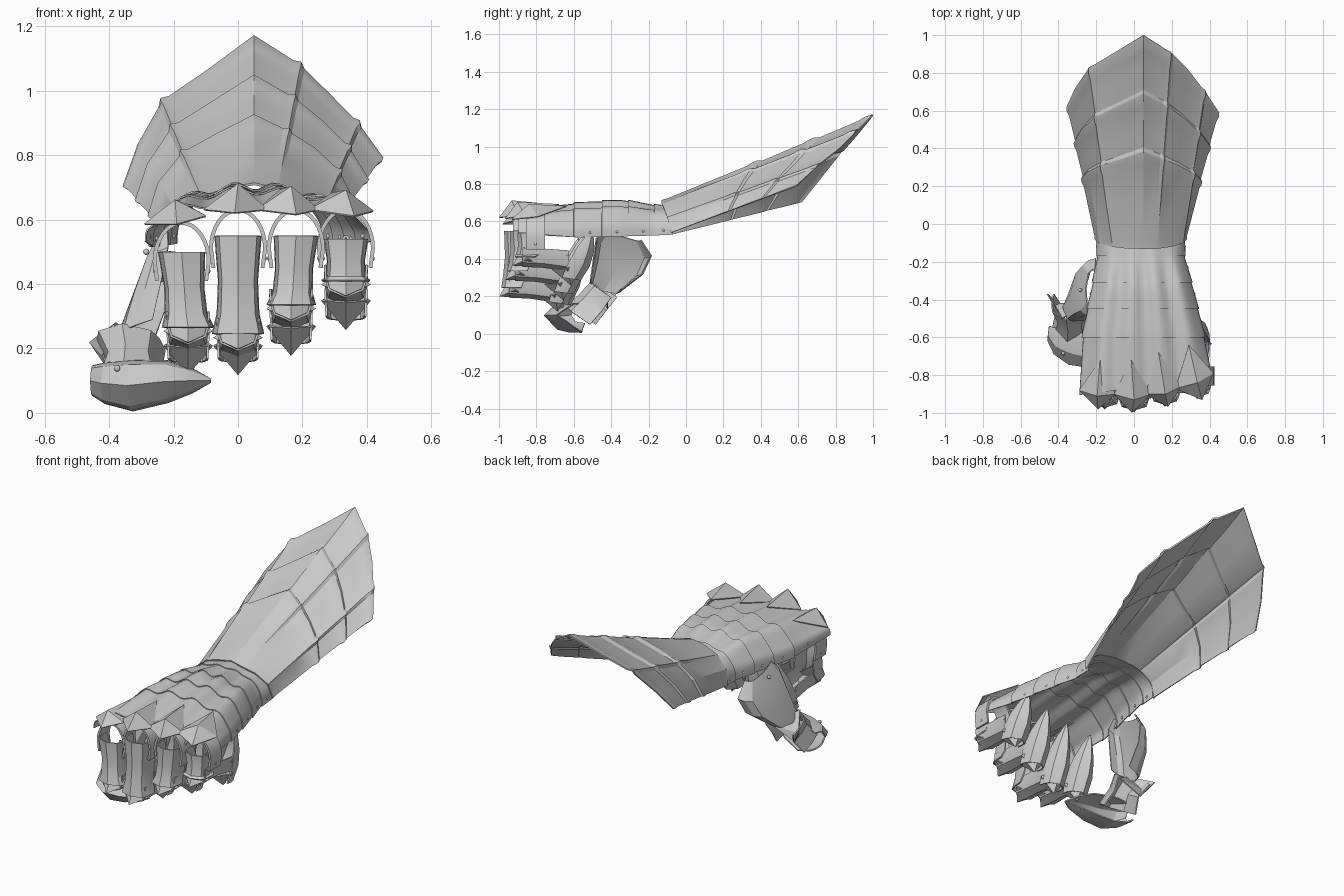
import bpy, bmesh
from math import sin, cos, pi
from mathutils import Vector as V

if "Cube" in bpy.data.objects:
    bpy.data.objects.remove(bpy.data.objects["Cube"])


def finish(name, bm, thick=0.01, angle=28):
    bmesh.ops.recalc_face_normals(bm, faces=bm.faces[:])
    me = bpy.data.meshes.new(name)
    bm.to_mesh(me)
    bm.free()
    ob = bpy.data.objects.new(name, me)
    bpy.context.collection.objects.link(ob)
    bpy.ops.object.select_all(action='DESELECT')
    ob.select_set(True)
    bpy.context.view_layer.objects.active = ob
    if thick:
        m = ob.modifiers.new("thickness", 'SOLIDIFY')
        m.thickness = thick
        m.offset = 0
        bpy.ops.object.modifier_apply(modifier=m.name)
    if angle:
        bpy.ops.object.shade_smooth_by_angle(angle=angle * pi / 180)
    return ob


def loft(name, rings, thick=0.01, angle=28):
    bm = bmesh.new()
    rows = [[bm.verts.new(p) for p in r] for r in rings]
    for a, b in zip(rows, rows[1:]):
        for i in range(len(a) - 1):
            bm.faces.new((a[i], a[i + 1], b[i + 1], b[i]))
    return finish(name, bm, thick, angle)


def channel(name, stations, side, normal, ridge=0.0, thick=0.007):
    """Open plate: stations are (centre, half width, side depth)."""
    s, n = V(side).normalized(), V(normal).normalized()
    prof = [(-1, -1), (-.96, -.5), (-.8, -.14), (0, ridge), (.8, -.14), (.96, -.5), (1, -1)]
    return loft(name, [[V(c) + s * a * w + n * b * d for a, b in prof]
                       for c, w, d in stations], thick, 20)


def spike(name, left, right, back, front, peak):
    bm = bmesh.new()
    l, r, b, f, p = [bm.verts.new(q) for q in (left, right, back, front, peak)]
    for t in ((l, f, p), (f, r, p), (r, b, p), (b, l, p)):
        bm.faces.new(t)
    return finish(name, bm, 0.006, 0)


def rivet(name, p, r=0.008):
    bm = bmesh.new()
    bmesh.ops.create_uvsphere(bm, u_segments=10, v_segments=6, radius=r)
    bmesh.ops.translate(bm, verts=bm.verts[:], vec=p)
    finish(name, bm, 0, 60)


# Flared cuff: wrist arc lofted to a pointed outer edge, with raised lame borders
wrist = [(-.2, -.08, .53), (-.18, -.1, .61), (-.11, -.12, .665), (-.03, -.13, .69), (.05, -.13, .705),
         (.12, -.13, .69), (.19, -.12, .67), (.255, -.1, .62), (.27, -.08, .54)]
outer = [(-.35, .62, .705), (-.305, .72, .83), (-.23, .83, .965), (-.09, .915, 1.06), (.05, 1, 1.165),
         (.19, .91, 1.075), (.28, .82, .985), (.365, .71, .9), (.445, .59, .79)]
rings = []
for s, bump in ((0, .006), (.03, .002), (.25, .002), (.4, .002), (.43, .009), (.455, .009), (.475, -.003),
                (.56, -.001), (.67, .001), (.7, .008), (.725, .008), (.745, -.003),
                (.86, -.001), (.93, .001), (.965, .008), (1, .004)):
    ring = []
    for i, (a, b) in enumerate(zip(wrist, outer)):
        t = pi * (1 - i / 8)
        n = V((cos(t), 0, sin(t)))
        p = V(a).lerp(V(b), s) + n * bump
        if i in (2, 5, 7):  # raised lengthwise ribs
            q0, q1 = [V(wrist[j]).lerp(V(outer[j]), s) for j in (i - 1, i + 1)]
            ring += [p.lerp(q0, .14), p + n * .009 * min(1, s * 3), p.lerp(q1, .14)]
        else:
            ring.append(p)
    rings.append(ring)
loft("cuff", rings, 0.008, 24)


# Back of hand: overlapping lames with four finger ridges
def key(table, y):
    for (y0, *a), (y1, *b) in zip(table, table[1:]):
        if y >= y1:
            f = (y0 - y) / (y0 - y1)
            return [p + (q - p) * f for p, q in zip(a, b)]
    return table[-1][1:]


# y, centre x, half width, edge z, crown z
hand = [(-.07, .035, .235, .53, .685), (-.17, .037, .23, .525, .685), (-.35, .045, .27, .52, .705),
        (-.58, .05, .32, .515, .69), (-.9, .065, .35, .535, .645)]


def hand_ring(y, lift, skew=0.0):
    cx, w, ze, zt = key(hand, y)
    amp = .013 * min(1, max(0, (-.1 - y) / .2))
    pts = []
    for i in range(41):
        t = (i / 40 - .5) * pi
        u = sin(t)
        ridge = amp * cos(2 * pi * (u - .27) / .475) * min(1, cos(t) * 3)
        pts.append(V((cx + (w + lift) * u, y + skew * u,
                      ze + (zt - ze + lift) * max(cos(t), 0) ** .65 + ridge)))
    return pts


bands = [(-.07, -.17), (-.15, -.31), (-.29, -.45), (-.43, -.6), (-.58, -.86)]
for k, (y0, y1) in enumerate(bands):
    sk = .045 if k == 4 else 0
    n = 5
    loft(f"hand_lame_{k + 1}",
         [hand_ring(y0 + (y1 - y0) * j / n, -.004 + .008 * j / n, sk * j / n) for j in range(n + 1)],
         0.005, 40)
    for sgn in (-1, 1):
        y = (y0 + y1) / 2
        cx, w, ze, zt = key(hand, y)
        rivet("hand_rivet", V((cx + sgn * (w - .002), y, ze + .025)))

# Knuckle spikes: left, right, back, front, peak
knuckles = [
    ((-.29, -.88, .585), (-.1, -.9, .61), (-.18, -.72, .655), (-.19, -.98, .585), (-.195, -.91, .66)),
    ((-.105, -.9, .63), (.09, -.9, .63), (-.015, -.72, .69), (-.01, -.997, .62), (0, -.93, .71)),
    ((.06, -.9, .63), (.25, -.86, .63), (.13, -.68, .69), (.18, -.965, .615), (.165, -.9, .702)),
    ((.22, -.87, .63), (.42, -.79, .625), (.29, -.64, .68), (.36, -.93, .61), (.335, -.84, .69))]
for k, pts in enumerate(knuckles):
    spike(f"knuckle_spike_{k + 1}", *pts)

# Clenched fingers: x top, x bottom, front y, plate top, middle joint z, end joint z, claw length
fingers = [(-.175, -.155, -.96, .50, .225, .12, .37), (0, 0, -.975, .55, .205, .12, .39),
           (.18, .165, -.945, .55, .295, .18, .35), (.335, .335, -.905, .54, .37, .26, .29)]
for k, (xt, xb, yf, zt, zp, zd, L) in enumerate(fingers):
    f = k + 1
    # hoop joining finger to knuckle
    top = .59 if k == 0 else .63
    arc = [(cos(pi * i / 16) * .084, sin(pi * i / 16) * .12) for i in range(17)]
    arc = [(.076, -.06)] + arc + [(-.076, -.06)]
    loft(f"finger_hoop_{f}", [[V((xt + a, y, top - .12 + b)) for a, b in arc]
                              for y in (yf + .05, yf + .1, yf + .15)], 0.012, 40)
    # upper plate
    h = zt - zp
    w = .07 - .004 * (k > 1)
    channel(f"finger_plate_{f}",
            [((xt, yf + .01, zt), w, .1), ((xt * .6 + xb * .4, yf + .015, zt - .4 * h), w * .84, .11),
             ((xt * .3 + xb * .7, yf + .005, zt - .7 * h), w * .9, .11),
             ((xb, yf - .005, zp + .04), w * 1.12, .1)], (1, 0, 0), (0, -1, 0), .04)
    # middle joint spike and middle plate underneath
    spike(f"middle_joint_spike_{f}", (xb - .075, yf + .06, zp + .03), (xb + .075, yf + .06, zp + .03),
          (xb, yf + .03, zp + .085), (xb, yf + .14, zp - .01), (xb, yf - .02, zp - .005))
    yb = yf + .29
    channel(f"middle_plate_{f}",
            [((xb, yf + .03, zp), .065, .09), ((xb, yf + .14, zp - .005), .056, .09),
             ((xb, yb - .01, zp - .025), .065, .1)], (1, 0, 0), (0, 0, -1), .1)
    # end joint spike and curved claw
    spike(f"end_joint_spike_{f}", (xb - .075, yb - .02, zd + .09), (xb + .075, yb - .02, zd + .09),
          (xb, yb - .1, zd + .085), (xb, yb + .06, zd + .13), (xb, yb, zd))
    channel(f"finger_claw_{f}",
            [((xb, yb + .03, zd + .1 * L), .06, .08), ((xb, yb + .075, zd + .36 * L), .064, .09),
             ((xb, yb + .1, zd + .62 * L), .048, .075), ((xb, yb + .11, zd + .85 * L), .022, .04),
             ((xb, yb + .11, zd + L), .002, .003)], (1, 0, 0), (0, 1, -.15), .25)
    for sgn in (-1, 1):
        rivet("finger_rivet", V((xt + sgn * .082, yf + .1, top - .15)))
        rivet("finger_rivet", V((xb + sgn * .062, yb - .02, zp + .05)), .007)

# Thumb: base plate, joint plate, claw
channel("thumb_base_plate",
        [((-.25, -.34, .52), .1, .04), ((-.285, -.34, .44), .155, .08), ((-.325, -.37, .34), .14, .1),
         ((-.365, -.44, .23), .085, .11)], (.05, .93, -.3), (-.93, -.1, -.3), .1)
channel("thumb_joint_plate",
        [((-.355, -.49, .265), .1, .13), ((-.345, -.55, .2), .075, .14), ((-.35, -.62, .13), .1, .15)],
        (1, -.15, .0), (-.2, -.75, .5), .15)
spike("thumb_joint_flare", (-.46, -.37, .22), (-.25, -.42, .19), (-.38, -.5, .28),
      (-.4, -.42, .13), (-.42, -.43, .18))
channel("thumb_claw",
        [((-.455, -.6, .1), .045, .06), ((-.42, -.66, .092), .062, .11), ((-.34, -.705, .085), .077, .15),
         ((-.23, -.725, .097), .063, .13), ((-.15, -.715, .1), .036, .08), ((-.085, -.69, .1), .003, .004)],
        (0, 0, 1), (-.1, -1, 0), .25)
for p in ((-.375, -.495, .262), (-.375, -.685, .138), (-.285, -.35, .5)):
    rivet("thumb_rivet", V(p), .01)
